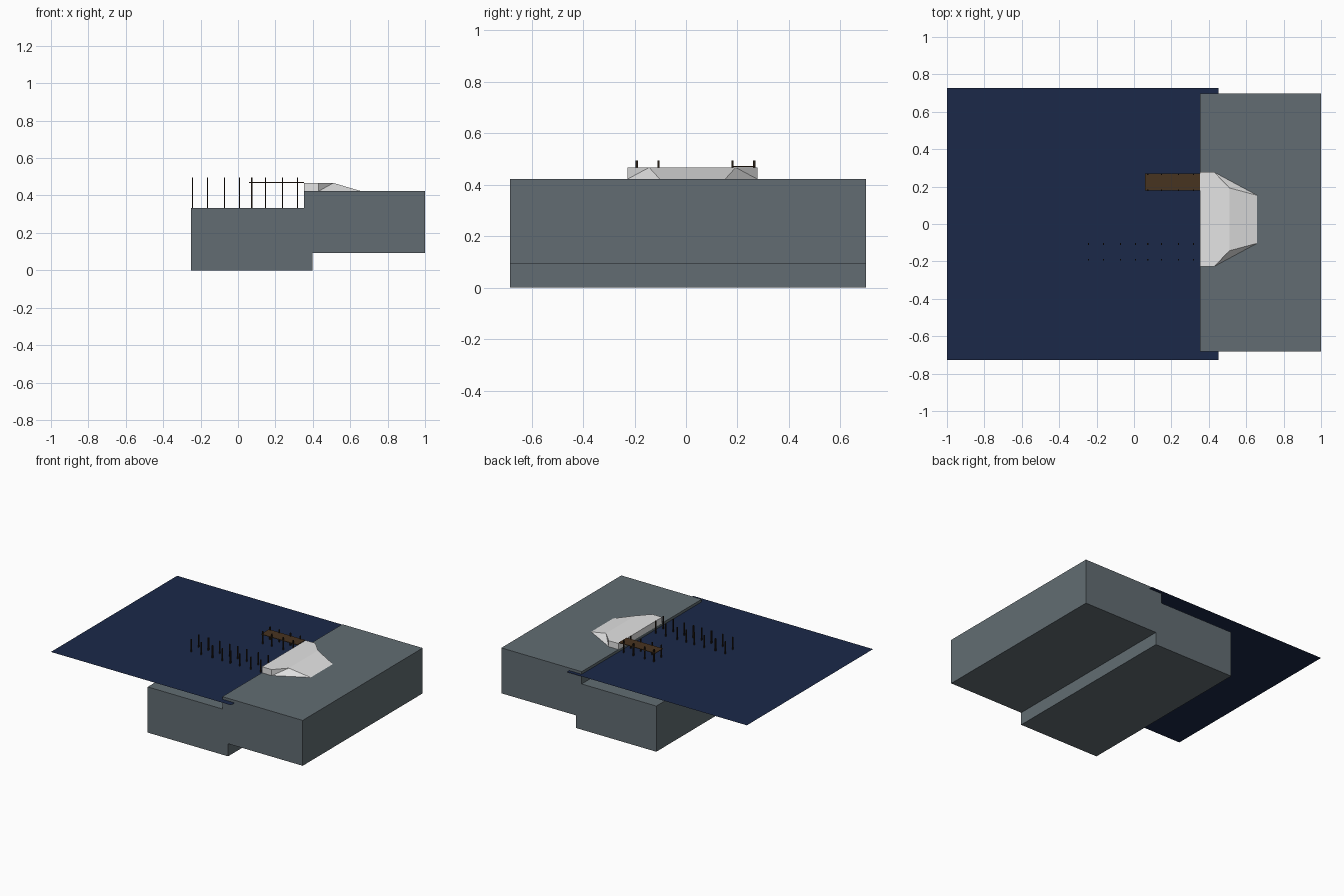
import bpy, bmesh

if "Cube" in bpy.data.objects:
    bpy.data.objects.remove(bpy.data.objects["Cube"])


def material(name, rgb):
    m = bpy.data.materials.new(name)
    m.diffuse_color = (*rgb, 1)
    m.use_nodes = True
    m.node_tree.nodes["Principled BSDF"].inputs["Base Color"].default_value = m.diffuse_color
    return m


STONE = material("grey stone", (0.122, 0.152, 0.170))
CONCRETE = material("pale concrete", (0.78, 0.78, 0.78))
WATER = material("deep blue water", (0.011, 0.022, 0.066))
PLANK = material("brown plank", (0.064, 0.033, 0.014))
POST = material("dark wood", (0.020, 0.013, 0.008))


def finish(name, bm, mat):
    bmesh.ops.recalc_face_normals(bm, faces=bm.faces)
    me = bpy.data.meshes.new(name)
    bm.to_mesh(me)
    bm.free()
    me.materials.append(mat)
    ob = bpy.data.objects.new(name, me)
    bpy.context.collection.objects.link(ob)
    return ob


def add_box(bm, x0, x1, y0, y1, z0, z1):
    vs = bmesh.ops.create_cube(bm, size=1)["verts"]
    for v in vs:
        v.co = (x1 if v.co.x > 0 else x0,
                y1 if v.co.y > 0 else y0,
                z1 if v.co.z > 0 else z0)


# Stepped quay: one profile extruded along y
profile = [(-.25, 0), (.398, 0), (.398, .092), (1, .092),
           (1, .423), (.352, .423), (.352, .333), (-.25, .333)]
bm = bmesh.new()
face = bm.faces.new([bm.verts.new((x, -.683, z)) for x, z in profile])
ext = bmesh.ops.extrude_face_region(bm, geom=[face])["geom"]
bmesh.ops.translate(bm, vec=(0, 1.382, 0),
                    verts=[g for g in ext if isinstance(g, bmesh.types.BMVert)])
finish("stepped_quay", bm, STONE)

# Water sheet
bm = bmesh.new()
WZ = .404
bm.faces.new([bm.verts.new(p) for p in
              [(-1, -.727, WZ), (.452, -.727, WZ),
               (.452, .727, WZ), (-1, .727, WZ)]])
finish("water_surface", bm, WATER)

# Concrete ramp: flat landing, sloped apron, angled wings on both sides
bm = bmesh.new()
LOW, HIGH, MID = .422, .467, .025
sides = []
for s in (1, -1):
    pts = [(.352, .252, LOW), (.43, .252, LOW), (.662, .127, LOW),
           (.352, .252, HIGH), (.43, .252, HIGH), (.51, .168, HIGH)]
    v = [bm.verts.new((x, MID + s * y, z)) for x, y, z in pts]
    bm.faces.new([v[0], v[1], v[4], v[3]])
    bm.faces.new([v[1], v[5], v[4]])
    bm.faces.new([v[1], v[2], v[5]])
    sides.append(v)
a, b = sides
bm.faces.new([a[3], a[4], a[5], b[5], b[4], b[3]])
bm.faces.new([a[5], a[2], b[2], b[5]])
bm.faces.new([a[0], a[3], b[3], b[0]])
bm.faces.new([a[0], a[1], a[2], b[2], b[1], b[0]])
finish("concrete_ramp", bm, CONCRETE)

# Jetty deck
bm = bmesh.new()
add_box(bm, .06, .353, .18, .27, .468, .472)
finish("jetty_deck", bm, PLANK)

# Mooring posts: a long bare double row, and a short one carrying the deck
XS = [-.243, -.163, -.072, .008, .073, .147, .238, .318]
RX, RY = .0036, .0042
for name, xs, ys in (("bare_posts", XS, (-.191, -.107)),
                     ("jetty_posts", XS[4:], (.181, .265))):
    bm = bmesh.new()
    for x in xs:
        for y in ys:
            add_box(bm, x - RX, x + RX, y - RY, y + RY, .325, .495)
    finish(name, bm, POST)
